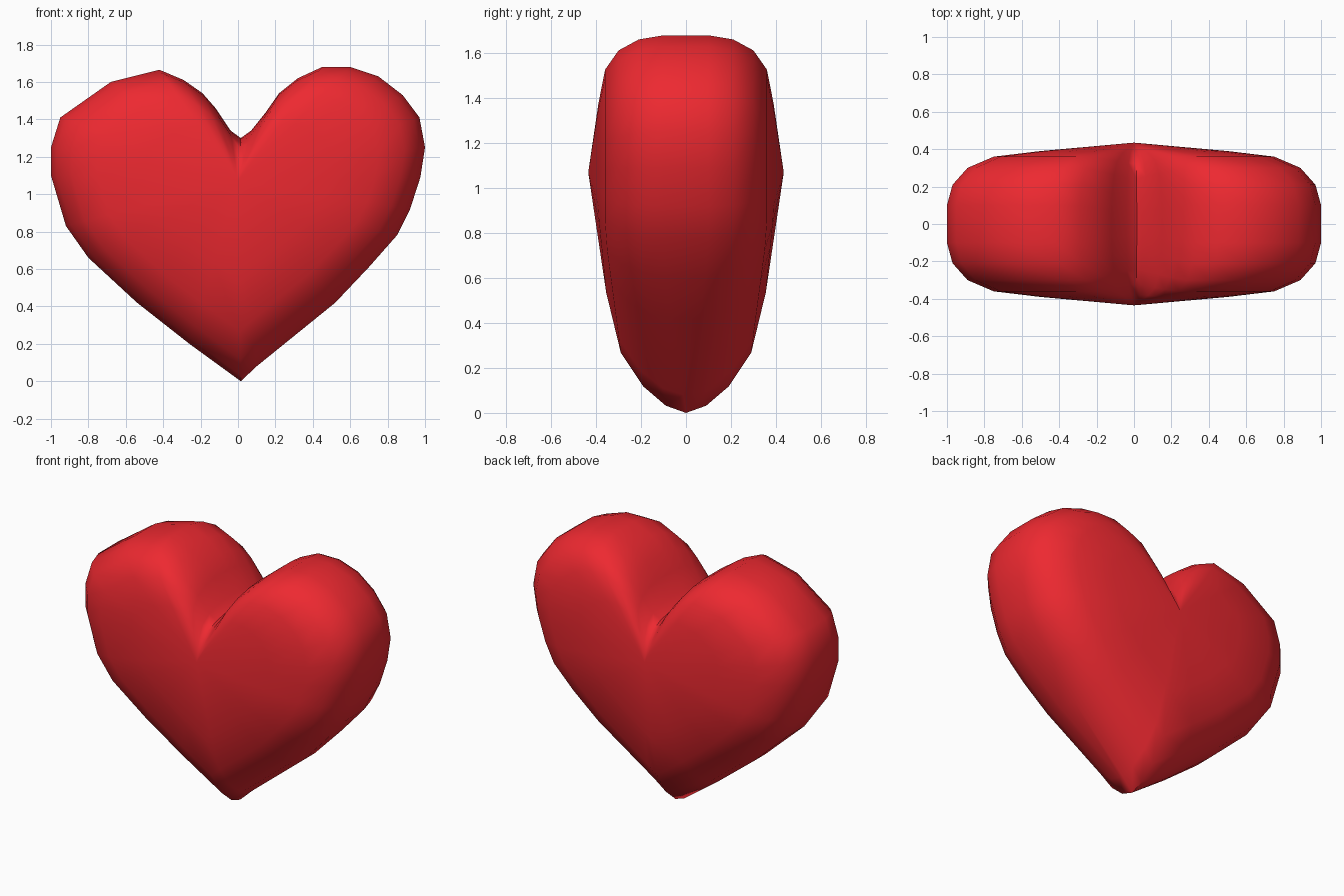
import bpy, bmesh

if "Cube" in bpy.data.objects:
    bpy.data.objects.remove(bpy.data.objects["Cube"])

# Front outline (x, z): from the tip up the right lobe, into the notch, down the left lobe
OUTLINE = [(0.015, 0.0), (0.1, 0.08), (0.52, 0.42), (0.7, 0.61), (0.85, 0.78), (0.92, 0.92),
           (0.975, 1.09), (1.0, 1.25), (0.97, 1.41), (0.88, 1.53), (0.75, 1.63), (0.6, 1.68),
           (0.45, 1.68), (0.32, 1.62), (0.22, 1.54), (0.15, 1.44), (0.07, 1.34), (0.015, 1.3),
           (-0.04, 1.34), (-0.12, 1.46), (-0.19, 1.54), (-0.29, 1.61), (-0.42, 1.665),
           (-0.68, 1.6), (-0.95, 1.41), (-1.0, 1.25), (-1.0, 1.1), (-0.92, 0.83),
           (-0.8, 0.66), (-0.54, 0.42), (-0.26, 0.2)]
CENTRE, PEAK = (0.0, 1.07), 0.435

# Rings shrink toward the centre; depth differs for lobes, tip and notch
SHRINK = [0.0, 0.03, 0.11, 0.25, 0.5]
LOBE = [0.1, 0.21, 0.30, 0.36, 0.39]
TIP = [0.0, 0.09, 0.19, 0.29, 0.355]
NOTCH = [0.06, 0.14, 0.24, 0.32, 0.375]


def depth(x, z, i):
    if z > 1.25 and abs(x) < 0.3:
        w, end = abs(x) / 0.3, NOTCH
    else:
        w, end = min(1.0, z / 0.7), TIP
    return end[i] * (1 - w) + LOBE[i] * w


bm = bmesh.new()


def ring(i, side):
    k = 1 - SHRINK[i]
    return [bm.verts.new((CENTRE[0] + (x - CENTRE[0]) * k, side * depth(x, z, i),
                          CENTRE[1] + (z - CENTRE[1]) * k)) for x, z in OUTLINE]


# Stack of rings from the front to the back
rings = [ring(i, -1) for i in reversed(range(5))] + [ring(i, 1) for i in range(5)]
n = len(OUTLINE)
for a, b in zip(rings, rings[1:]):
    for j in range(n):
        k = (j + 1) % n
        bm.faces.new((a[j], a[k], b[k], b[j]))

# Front and back faces meet at a shallow peak
for loop, side in ((rings[0], -1), (rings[-1], 1)):
    peak = bm.verts.new((CENTRE[0], side * PEAK, CENTRE[1]))
    for j in range(n):
        bm.faces.new((loop[j], loop[(j + 1) % n], peak))

bmesh.ops.remove_doubles(bm, verts=bm.verts, dist=0.0005)
bmesh.ops.recalc_face_normals(bm, faces=bm.faces)
mesh = bpy.data.meshes.new("heart")
bm.to_mesh(mesh)
bm.free()

heart = bpy.data.objects.new("heart", mesh)
bpy.context.collection.objects.link(heart)
red = bpy.data.materials.new("red")
red.diffuse_color = (0.85, 0.022, 0.03, 1)
red.use_nodes = True
red.node_tree.nodes["Principled BSDF"].inputs["Base Color"].default_value = red.diffuse_color
mesh.materials.append(red)

bpy.context.view_layer.objects.active = heart
heart.select_set(True)
bpy.ops.object.shade_smooth_by_angle(angle=1.1)
